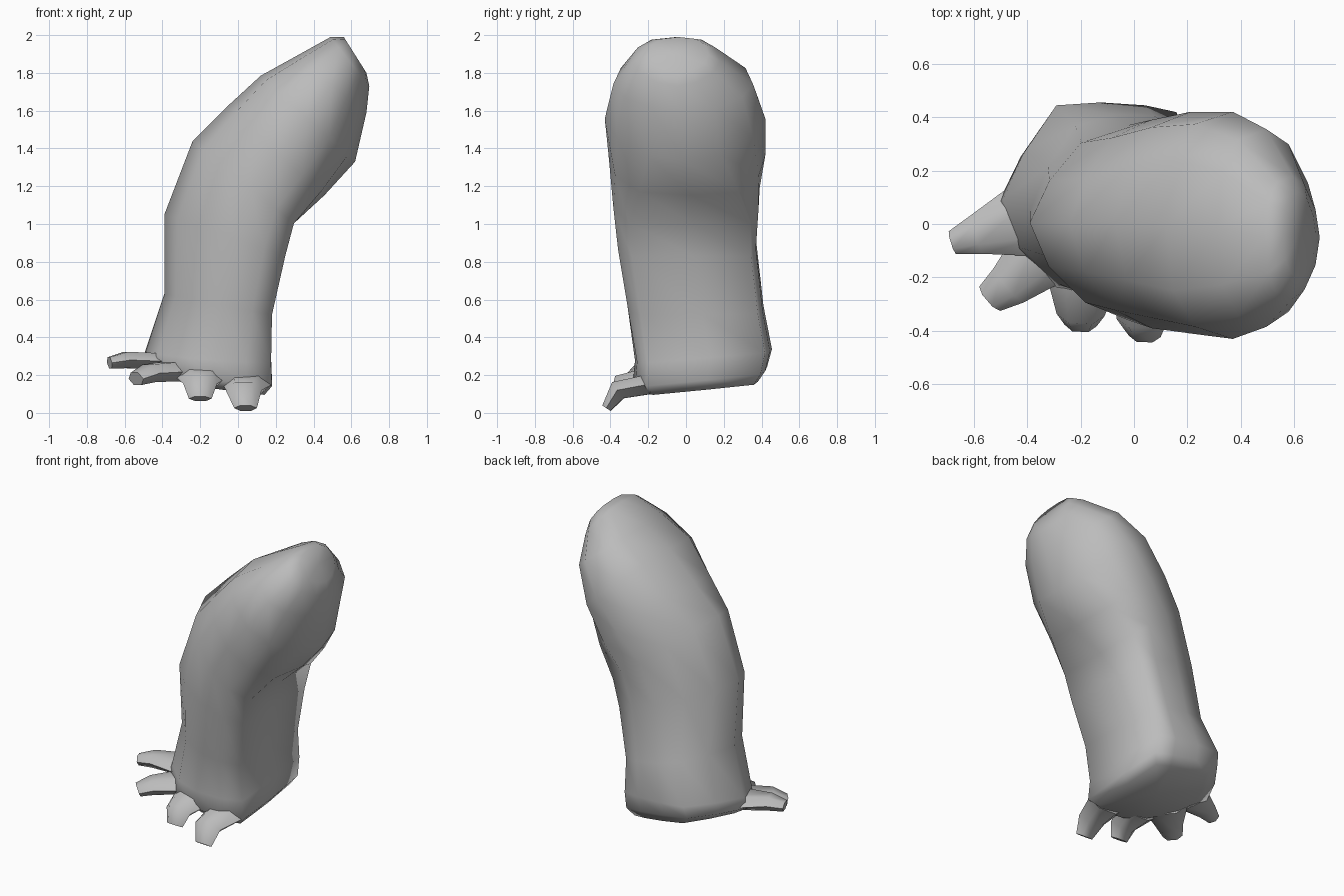
import bpy
import bmesh
import math
from mathutils import Vector

cube = bpy.data.objects.get("Cube")
if cube:
    bpy.data.objects.remove(cube, do_unlink=True)

GREY = (0.5, 0.5, 0.5, 1)
mat = bpy.data.materials.new("grey_hide")
mat.use_nodes = True
mat.diffuse_color = GREY
mat.node_tree.nodes["Principled BSDF"].inputs["Base Color"].default_value = GREY


def loft(name, rings, angle):
    """Skin a list of vertex rings and close both ends."""
    bm = bmesh.new()
    loops = [[bm.verts.new(p) for p in ring] for ring in rings]
    n = len(loops[0])
    for a, b in zip(loops, loops[1:]):
        for i in range(n):
            j = (i + 1) % n
            bm.faces.new((a[i], a[j], b[j], b[i]))
    for end in (loops[0], loops[-1]):
        mid = bm.verts.new(sum((v.co for v in end), Vector()) / n)
        for i in range(n):
            bm.faces.new((end[i], end[(i + 1) % n], mid))
    bmesh.ops.recalc_face_normals(bm, faces=bm.faces)
    mesh = bpy.data.meshes.new(name)
    bm.to_mesh(mesh)
    bm.free()
    obj = bpy.data.objects.new(name, mesh)
    bpy.context.collection.objects.link(obj)
    mesh.materials.append(mat)
    bpy.ops.object.select_all(action='DESELECT')
    bpy.context.view_layer.objects.active = obj
    obj.select_set(True)
    bpy.ops.object.shade_smooth_by_angle(angle=math.radians(angle))


def power(c, p):
    return math.copysign(abs(c) ** p, c)


# Leg cross-sections: wedge-shaped foot, square-backed shin, egg-shaped thigh
FOOT = [(-1, 0), (-.75, .5), (-.4, .97), (.1, 1), (.6, .97), (.95, .9),
        (1, .1), (1, -.82), (.6, -.97), (.1, -1), (-.36, -.88), (-.8, -.5)]
SHIN = [(-1, 0), (-.77, .43), (-.4, .82), (.15, 1), (.65, 1), (1, .93),
        (.98, .1), (1, -.8), (.65, -1), (.15, -1), (-.35, -.82), (-.78, -.45)]
THIGH = []
for k in range(12):
    t = math.pi - k * math.tau / 12
    u, v = math.cos(t), math.sin(t)
    p = 0.8 if u < 0 else 1.15
    THIGH.append((power(u, p), power(v, p)))
SECTIONS = [FOOT, SHIN, THIGH]


def leg_ring(xl, zl, xr, zr, front, back, shape, tilt):
    low = min(int(shape), 1)
    mix = shape - low
    ring = []
    for f, g in zip(SECTIONS[low], SECTIONS[low + 1]):
        u = f[0] + (g[0] - f[0]) * mix
        v = f[1] + (g[1] - f[1]) * mix
        s = (u + 1) / 2
        ring.append(Vector((xl + (xr - xl) * s,
                            (front + back) / 2 + v * (back - front) / 2,
                            zl + (zr - zl) * s + tilt * v)))
    return ring


# Outer edge x, z; inner edge x, z; front y; back y; section shape; tilt
LEG = [(-.41, .20, .14, .12, -.23, .39, 0, .03),
       (-.51, .26, .18, .17, -.28, .43, 0, .035),
       (-.49, .33, .175, .29, -.27, .455, 0, .03),
       (-.39, .63, .18, .52, -.31, .41, .6, 0),
       (-.39, 1.05, .25, .83, -.36, .37, 1, 0),
       (-.24, 1.44, .30, 1.0, -.39, .39, 1.1, 0),
       (-.07, 1.61, .46, 1.15, -.41, .42, 1.55, 0),
       (.12, 1.785, .62, 1.33, -.43, .42, 2, 0),
       (.31, 1.89, .68, 1.59, -.385, .355, 2, 0),
       (.49, 1.99, .695, 1.73, -.28, .18, 2, 0),
       (.56, 1.99, .68, 1.80, -.20, .12, 2, 0)]
loft("leg", [leg_ring(*row) for row in LEG], 100)


# Toes: six-sided tubes that bend at the knuckle and taper at the tip
def toe(name, points, widths, heights):
    a, b, c = (Vector(p) for p in points)
    first, last = (b - a).normalized(), (c - b).normalized()
    side = (c - a).cross(Vector((0, 0, 1))).normalized()
    rings = []
    for p, along, w, h in zip((a, b, c), (first, first + last, last), widths, heights):
        up = side.cross(along).normalized()
        ring = []
        for i in range(6):
            t = i * math.tau / 6
            ring.append(p + side * math.cos(t) * w + up * math.sin(t) * h)
        rings.append(ring)
    loft(name, rings, 60)


toe("outer_toe", [(-.36, .03, .27), (-.59, -.04, .28), (-.68, -.07, .265)],
    (.16, .075, .045), (.05, .05, .035))
toe("second_toe", [(-.32, -.09, .22), (-.47, -.23, .21), (-.54, -.28, .18)],
    (.14, .085, .06), (.06, .055, .04))
toe("third_toe", [(-.19, -.19, .19), (-.20, -.34, .155), (-.20, -.38, .075)],
    (.14, .09, .06), (.06, .06, .03))
toe("inner_toe", [(.05, -.20, .15), (.03, -.36, .12), (.04, -.42, .025)],
    (.13, .095, .06), (.06, .06, .03))
